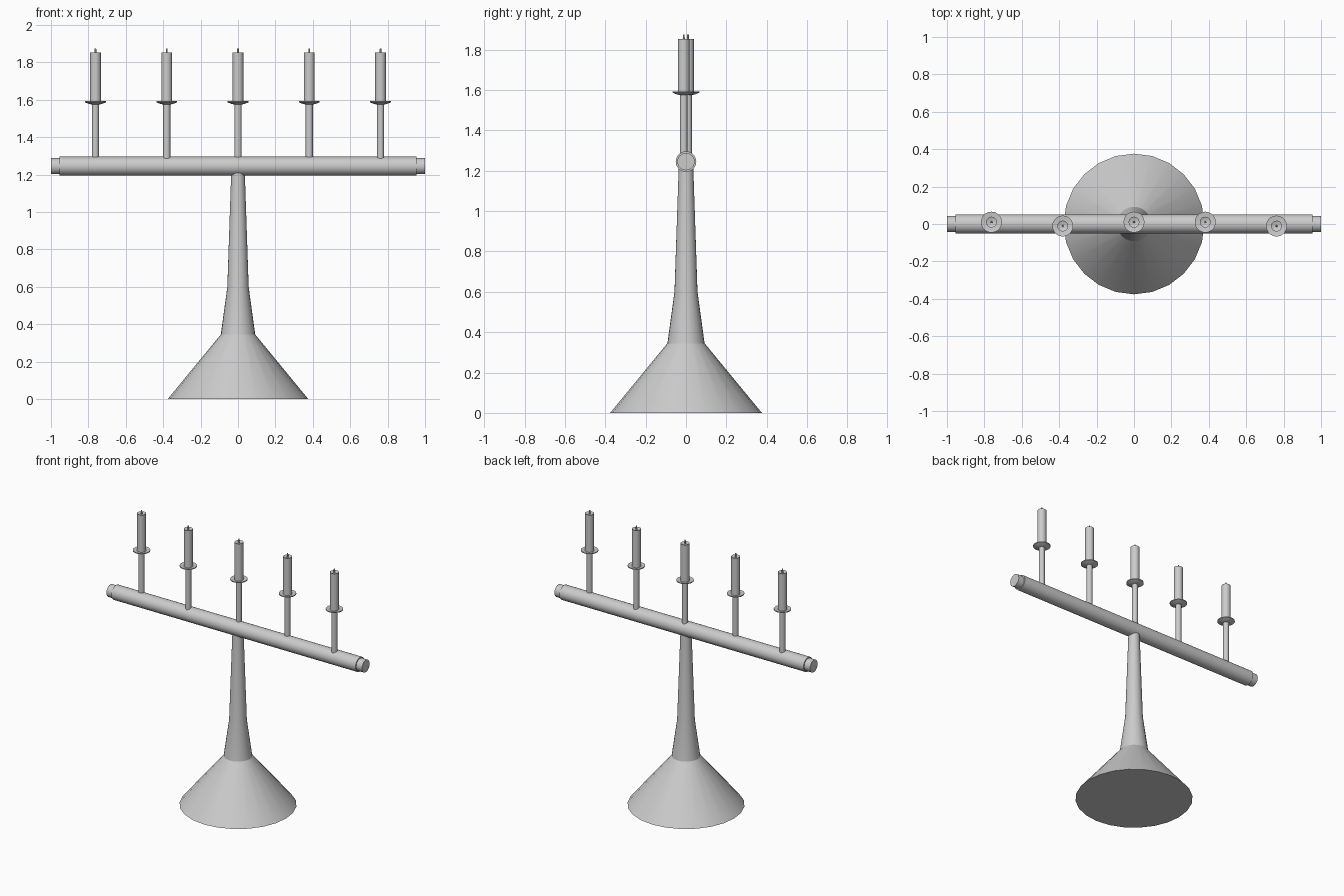
import bpy, math
from mathutils import Matrix

if "Cube" in bpy.data.objects:
    bpy.data.objects.remove(bpy.data.objects["Cube"])


def lathe(name, profile, sides, loc=(0, 0, 0), along_x=False):
    """Revolve (radius, height) points around z, cap both ends."""
    verts, faces = [], []
    for r, h in profile:
        for i in range(sides):
            a = 2 * math.pi * i / sides
            verts.append((r * math.cos(a), r * math.sin(a), h))
    for k in range(len(profile) - 1):
        for i in range(sides):
            j = (i + 1) % sides
            a, b = k * sides, (k + 1) * sides
            faces.append((a + i, a + j, b + j, b + i))
    faces.append(tuple(reversed(range(sides))))
    faces.append(tuple(range(len(verts) - sides, len(verts))))
    mesh = bpy.data.meshes.new(name)
    mesh.from_pydata(verts, [], faces)
    if along_x:
        mesh.transform(Matrix.Rotation(math.pi / 2, 4, 'Y'))
    ob = bpy.data.objects.new(name, mesh)
    ob.location = loc
    bpy.context.collection.objects.link(ob)
    bpy.ops.object.select_all(action='DESELECT')
    ob.select_set(True)
    bpy.context.view_layer.objects.active = ob
    bpy.ops.object.shade_smooth_by_angle(angle=math.radians(30))
    return ob


# Flared foot and tapering column
lathe("stand", [(0.376, 0), (0.092, 0.345), (0.057, 0.60), (0.036, 1.22)], 24)

# Horizontal bar with narrower end plugs
lathe("crossbar", [(0.043, -1), (0.043, -0.955), (0.051, -0.955),
                   (0.051, 0.955), (0.043, 0.955), (0.043, 1)],
      24, (0, 0, 1.245), along_x=True)

# Five candles, slightly staggered front to back
stagger = [0.01, -0.011, 0.01, 0.01, -0.011]
for i, y in enumerate(stagger):
    loc = ((i - 2) * 0.381, y, 0)
    # Stem flowing into a shallow drip plate
    lathe(f"holder_{i + 1}", [(0.019, 1.27), (0.019, 1.575), (0.035, 1.578),
                              (0.056, 1.587), (0.056, 1.593), (0.028, 1.588)], 20, loc)
    # Wax body with a slightly hollowed top
    lathe(f"candle_{i + 1}", [(0.029, 1.585), (0.029, 1.852),
                              (0.016, 1.846)], 20, loc)
    # Wick
    lathe(f"wick_{i + 1}", [(0.006, 1.84), (0.004, 1.874)], 8, loc)
